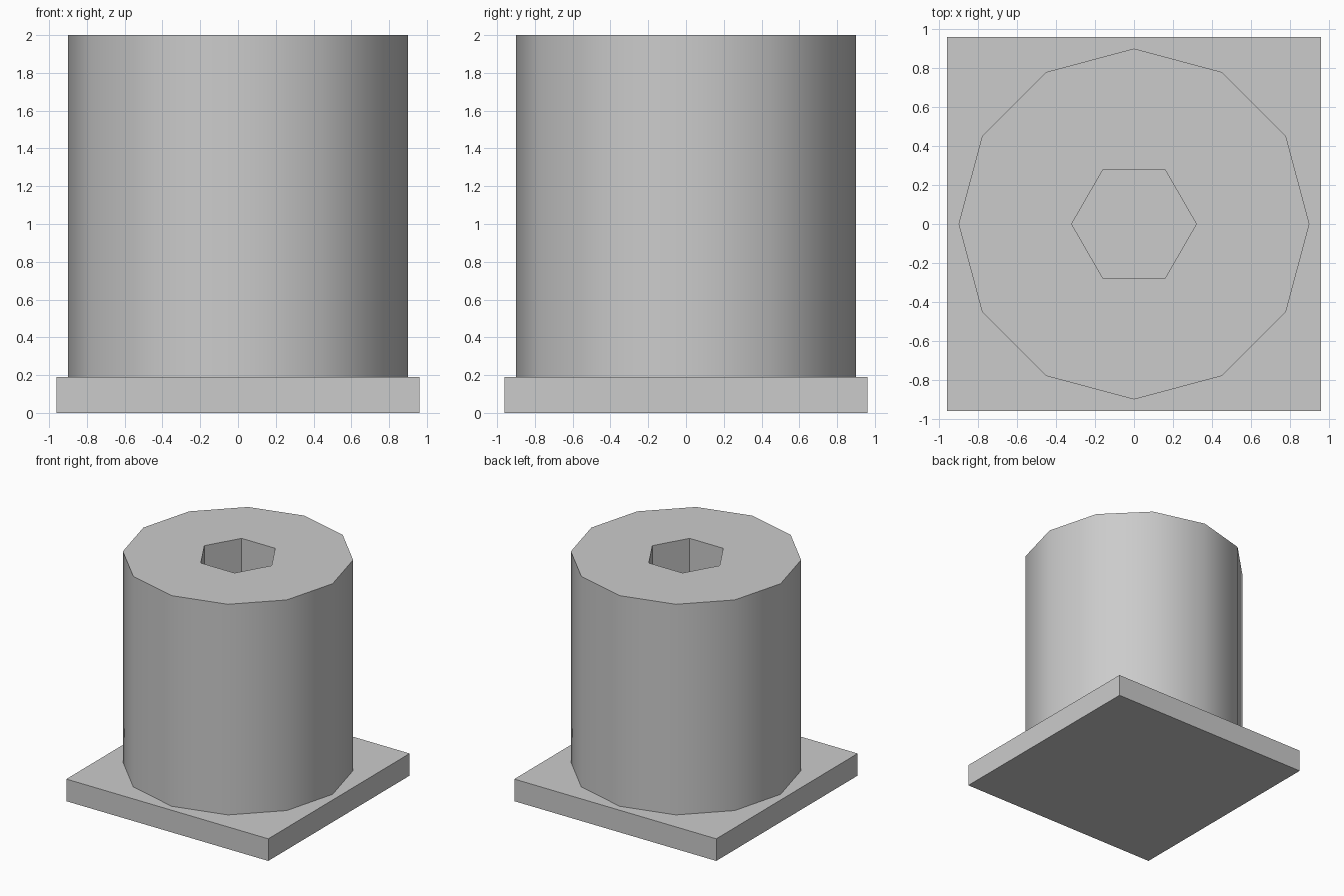
import bpy
import bmesh
from math import cos, sin, tau, radians

cube = bpy.data.objects.get("Cube")
if cube:
    bpy.data.objects.remove(cube, do_unlink=True)

BASE_HALF, BASE_TOP, TOP = 0.96, 0.19, 2.0
OUTER_RADIUS, HOLE_RADIUS = 0.9, 0.32

grey = bpy.data.materials.new("plain grey")
grey.use_nodes = True
colour = (0.6, 0.6, 0.6, 1)
grey.diffuse_color = colour
grey.node_tree.nodes["Principled BSDF"].inputs["Base Color"].default_value = colour


def finish(bm, name):
    bmesh.ops.recalc_face_normals(bm, faces=bm.faces)
    mesh = bpy.data.meshes.new(name)
    bm.to_mesh(mesh)
    bm.free()
    mesh.materials.append(grey)
    obj = bpy.data.objects.new(name, mesh)
    bpy.context.collection.objects.link(obj)
    return obj


def ring(bm, radius, sides, z):
    angles = [tau * i / sides for i in range(sides)]
    return [bm.verts.new((radius * cos(a), radius * sin(a), z)) for a in angles]


def walls(bm, low, high):
    n = len(low)
    for i in range(n):
        j = (i + 1) % n
        bm.faces.new((low[i], low[j], high[j], high[i]))


# Square base plate
bm = bmesh.new()
bmesh.ops.create_cube(bm, size=1)
bmesh.ops.scale(bm, vec=(2 * BASE_HALF, 2 * BASE_HALF, BASE_TOP), verts=bm.verts)
bmesh.ops.translate(bm, vec=(0, 0, BASE_TOP / 2), verts=bm.verts)
finish(bm, "base_plate")

# Twelve-sided column with a six-sided bore down to the plate
bm = bmesh.new()
outer_low, outer_high = (ring(bm, OUTER_RADIUS, 12, z) for z in (BASE_TOP, TOP))
hole_low, hole_high = (ring(bm, HOLE_RADIUS, 6, z) for z in (BASE_TOP, TOP))
walls(bm, outer_low, outer_high)
walls(bm, hole_low, hole_high)

# Flat rim: each bore side faces two column sides
for i in range(6):
    j = (i + 1) % 6
    k = 2 * i
    bm.faces.new((hole_high[i], outer_high[k], outer_high[k + 1],
                  outer_high[(k + 2) % 12], hole_high[j]))
    bm.faces.new((hole_low[j], outer_low[(k + 2) % 12],
                  outer_low[k + 1], outer_low[k], hole_low[i]))
column = finish(bm, "bored_column")

bpy.context.view_layer.objects.active = column
column.select_set(True)
bpy.ops.object.shade_smooth_by_angle(angle=radians(35))
